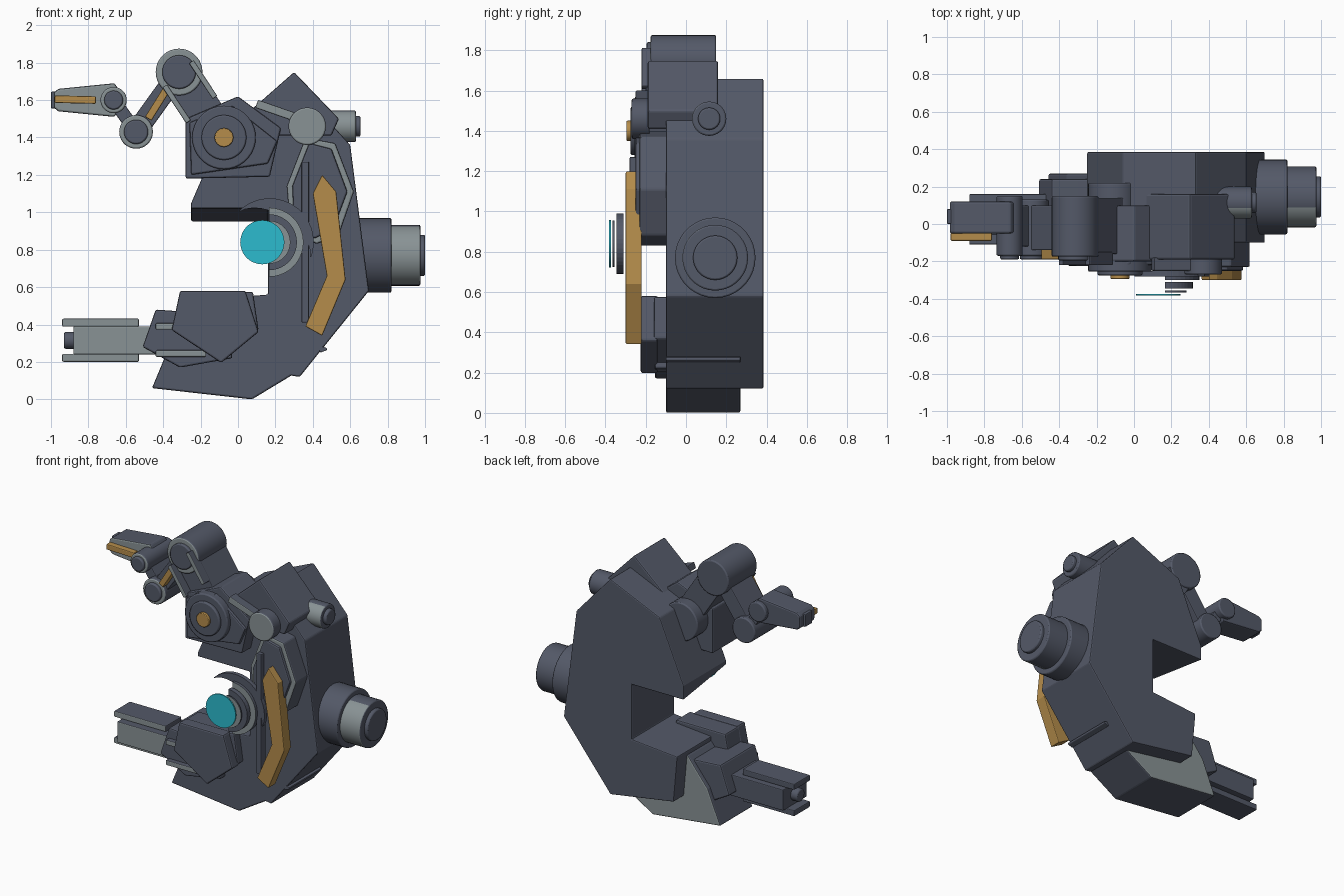
import bpy, bmesh, math
from mathutils import Vector, Matrix

if "Cube" in bpy.data.objects:
    bpy.data.objects.remove(bpy.data.objects["Cube"])


def material(name, rgb):
    m = bpy.data.materials.new(name)
    m.diffuse_color = (*rgb, 1)
    m.use_nodes = True
    m.node_tree.nodes["Principled BSDF"].inputs["Base Color"].default_value = m.diffuse_color
    return m


DARK = material("slate", (0.088, 0.1, 0.138))
LIGHT = material("light_grey", (0.25, 0.29, 0.30))
GOLD = material("gold", (0.46, 0.265, 0.07))
TEAL = material("teal", (0.025, 0.5, 0.62))


def finish(name, bm, mat, bevel, smooth=False):
    """Turn a bmesh into an object; light parts are only light on faces turned forward."""
    bmesh.ops.recalc_face_normals(bm, faces=bm.faces[:])
    if mat is LIGHT:
        for f in bm.faces:
            f.material_index = 0 if f.normal.y < -0.3 else 1
    me = bpy.data.meshes.new(name)
    bm.to_mesh(me)
    bm.free()
    me.materials.append(mat)
    if mat is LIGHT:
        me.materials.append(DARK)
    ob = bpy.data.objects.new(name, me)
    bpy.context.collection.objects.link(ob)
    if bevel:
        b = ob.modifiers.new("bevel", 'BEVEL')
        b.width, b.segments, b.limit_method = bevel, 2, 'ANGLE'
        b.angle_limit = math.radians(35)
    if smooth:
        bpy.ops.object.select_all(action='DESELECT')
        ob.select_set(True)
        bpy.context.view_layer.objects.active = ob
        bpy.ops.object.shade_smooth_by_angle(angle=math.radians(35))
    return ob


def prism(name, pts, y0, y1, mat=DARK, bevel=0.01):
    """Extrude an x-z outline from y0 to y1."""
    bm = bmesh.new()
    a = [bm.verts.new((x, y0, z)) for x, z in pts]
    b = [bm.verts.new((x, y1, z)) for x, z in pts]
    bm.faces.new(a)
    bm.faces.new(b[::-1])
    n = len(pts)
    for i in range(n):
        j = (i + 1) % n
        bm.faces.new((a[i], b[i], b[j], a[j]))
    return finish(name, bm, mat, bevel)


def bar(name, p, q, width, y0, y1, mat=DARK, bevel=0.006):
    """Straight bar between two x-z points."""
    p, q = Vector(p), Vector(q)
    d = (q - p).normalized()
    s = Vector((-d.y, d.x)) * width / 2
    return prism(name, [p + s, q + s, q - s, p - s], y0, y1, mat, bevel)


def cylinder(name, start, axis, length, r, mat=DARK, bevel=0.008, sides=36):
    bm = bmesh.new()
    rot = Vector((0, 0, 1)).rotation_difference(Vector(axis)).to_matrix().to_4x4()
    mid = Vector(start) + Vector(axis) * length / 2
    bmesh.ops.create_cone(bm, cap_ends=True, segments=sides, radius1=r, radius2=r,
                          depth=length, matrix=Matrix.Translation(mid) @ rot)
    return finish(name, bm, mat, bevel, True)


def disc(name, x, z, r, y0, y1, mat=DARK, bevel=0.008):
    return cylinder(name, (x, y0, z), (0, 1, 0), y1 - y0, r, mat, bevel)


def arc(name, x, z, r0, r1, a0, a1, y0, y1, mat=DARK, taper=False):
    """Part ring in the x-z plane, optionally narrowing to points at its ends."""
    n, outer, inner = 20, [], []
    for i in range(n + 1):
        t = math.radians(a0 + (a1 - a0) * i / n)
        ri = r1 - (r1 - r0) * (max(math.sin(math.pi * i / n), 0.06) if taper else 1)
        outer.append((x + r1 * math.cos(t), z + r1 * math.sin(t)))
        inner.append((x + ri * math.cos(t), z + ri * math.sin(t)))
    return prism(name, outer + inner[::-1], y0, y1, mat, 0)


# Main C-shaped hull, with the upper lip sloping up toward the front
hull = prism("hull", [(.33, 1.66), (.60, 1.36), (.70, .58), (.33, .12), (-.17, .20), (-.20, .53),
                      (.16, .56), (.16, .95), (-.25, .95), (-.25, 1.05), (-.06, 1.49)],
             -.10, .385, DARK, 0)
for v in hull.data.vertices:
    if v.co.y < 0 and abs(v.co.z - .95) < .001:
        v.co.z = 1.02
hb = hull.modifiers.new("bevel", 'BEVEL')
hb.width, hb.segments = 0.008, 2
prism("hull_fin", [(.44, .25), (.475, .262), (.475, .275), (.42, .29)], -.10, .27, DARK, .004)

# Chin under the jaw, with a light rear face
chin = prism("chin", [(-.46, .06), (.075, 0), (.29, .13), (.34, .17), (.2, .5), (-.2, .5), (-.36, .30)],
             -.10, .27)
chin.data.materials.append(LIGHT)
for f in chin.data.polygons:
    if f.normal.y > .9:
        f.material_index = 1

# Head block and small side barrel
prism("head", [(.05, 1.53), (.30, 1.75), (.54, 1.50), (.50, 1.41), (.15, 1.41)], -.19, .16)
cylinder("small_barrel", (.42, .115, 1.46), (1, 0, 0), .21, .085, LIGHT)
cylinder("small_barrel_tip", (.60, .115, 1.46), (1, 0, 0), .055, .055)

# Large side barrel
for nm, x0, x1, r, m in (("barrel_flange", .55, .82, .20, DARK), ("barrel_neck", .80, .975, .163, LIGHT),
                         ("barrel_end", .96, 1.0, .11, DARK)):
    cylinder(nm, (x0, .145, .77), (1, 0, 0), x1 - x0, r, m)

# Armour on the front of the hull
prism("armour_rim", [(.26, 1.14), (.36, 1.40), (.52, 1.37), (.62, 1.11), (.54, .88), (.42, .83), (.28, .90)],
      -.23, -.09, LIGHT)
prism("armour_face", [(.29, 1.14), (.38, 1.37), (.50, 1.34), (.585, 1.11), (.51, .91), (.41, .86), (.30, .92)],
      -.25, -.22)
bar("armour_strut", (.36, .41), (.36, 1.27), .04, -.28, -.23)
prism("gold_stripe", [(.45, 1.20), (.525, 1.11), (.575, .64), (.45, .34), (.36, .39), (.475, .66), (.40, 1.10)],
      -.30, -.22, GOLD, .006)
disc("head_joint", .37, 1.46, .10, -.27, -.18, LIGHT)
bar("head_rod", (.10, 1.58), (.33, 1.50), .045, -.25, -.18, LIGHT)

# Eye: half rings and lens
arc("eye_hood", .17, .84, .15, .235, -20, 135, -.28, -.25, DARK, True)
arc("eye_outer_ring", .165, .84, .13, .185, -90, 90, -.30, -.25, LIGHT)
arc("eye_middle_ring", .165, .84, .08, .15, -90, 90, -.345, -.31)
arc("eye_inner_ring", .165, .84, .06, .115, -90, 90, -.365, -.355, LIGHT)
disc("eye_lens", .13, .84, .118, -.382, -.373, TEAL, 0)

# Shoulder housing and pivot
prism("shoulder_housing", [(-.28, 1.50), (0, 1.62), (.23, 1.45), (.17, 1.19), (-.28, 1.18)], -.20, .10)
prism("shoulder_plate", [(-.26, 1.48), (-.03, 1.57), (.21, 1.38), (.16, 1.26), (-.25, 1.20)], -.22, -.18)
disc("shoulder_back_collar", -.11, 1.41, .135, .05, .22)
disc("shoulder_pivot", -.075, 1.40, .17, -.255, -.18)
disc("shoulder_cap", -.075, 1.40, .12, -.275, -.24)
disc("shoulder_hub", -.075, 1.40, .05, -.295, -.26, GOLD, .004)

# Jointed upper arm
top, pivot, elbow, wrist = (-.315, 1.75), (-.09, 1.41), (-.545, 1.43), (-.665, 1.60)
bar("upper_link", top, pivot, .19, -.16, .14)
d = (Vector(pivot) - Vector(top)).normalized()
for nm, s, a, b in (("upper_rod_left", -.105, .02, .25), ("upper_rod_right", .085, -.01, .22)):
    off = Vector((-d.y, d.x)) * s
    bar(nm, Vector(top) + d * a + off, Vector(top) + d * b + off, .03, -.22, -.15, LIGHT)
bar("fore_link", top, elbow, .11, -.14, .10)
bar("fore_gold", (-.38, 1.66), (-.48, 1.50), .04, -.19, -.13, GOLD)
bar("elbow_link", elbow, wrist, .07, -.12, .10)
for nm, p, r, y0, y1 in (("upper_joint", top, .125, -.175, .15), ("elbow_joint", elbow, .09, -.17, .13),
                         ("wrist_joint", wrist, .07, -.17, .15)):
    disc(nm, *p, r, y0, y1, LIGHT)
    disc(nm + "_cap", *p, r * .72, y0 - .02, y0 + .01)

# Finger
prism("finger", [(-.985, 1.56), (-.985, 1.64), (-.96, 1.66), (-.66, 1.69), (-.60, 1.60), (-.66, 1.51), (-.96, 1.54)],
      -.05, .12, LIGHT)
bar("finger_tip", (-1.0, 1.60), (-.97, 1.60), .09, 0, .08)
bar("finger_gold", (-.98, 1.605), (-.76, 1.60), .04, -.09, -.045, GOLD)

# Lower jaw housing and its cheek plate
prism("jaw_housing", [(-.51, .28), (-.44, .48), (-.30, .47), (-.05, .45), (-.03, .22), (-.31, .17)], -.155, .24)
prism("cheek_base", [(-.31, .575), (.08, .575), (.11, .37), (-.09, .20), (-.35, .37)], -.16, .0)
prism("cheek_plate", [(-.31, .58), (.04, .58), (.11, .36), (-.09, .195), (-.355, .37)], -.225, -.14)
for nm, x0, x1, z in (("jaw_rod_upper", -.44, -.33, .39), ("jaw_rod_lower", -.44, -.17, .245)):
    bar(nm, (x0, z), (x1, z), .035, -.19, -.14, LIGHT)

# Lower arm: core, two rails and a tip knob
bar("lower_arm", (-.88, .315), (-.40, .315), .15, -.11, .16, LIGHT)
for nm, z in (("lower_arm_rail_top", .41), ("lower_arm_rail_bottom", .222)):
    bar(nm, (-.94, z), (-.53, z), .042, -.06, .12, LIGHT)
cylinder("lower_arm_tip", (-.93, .03, .315), (1, 0, 0), .07, .045)
